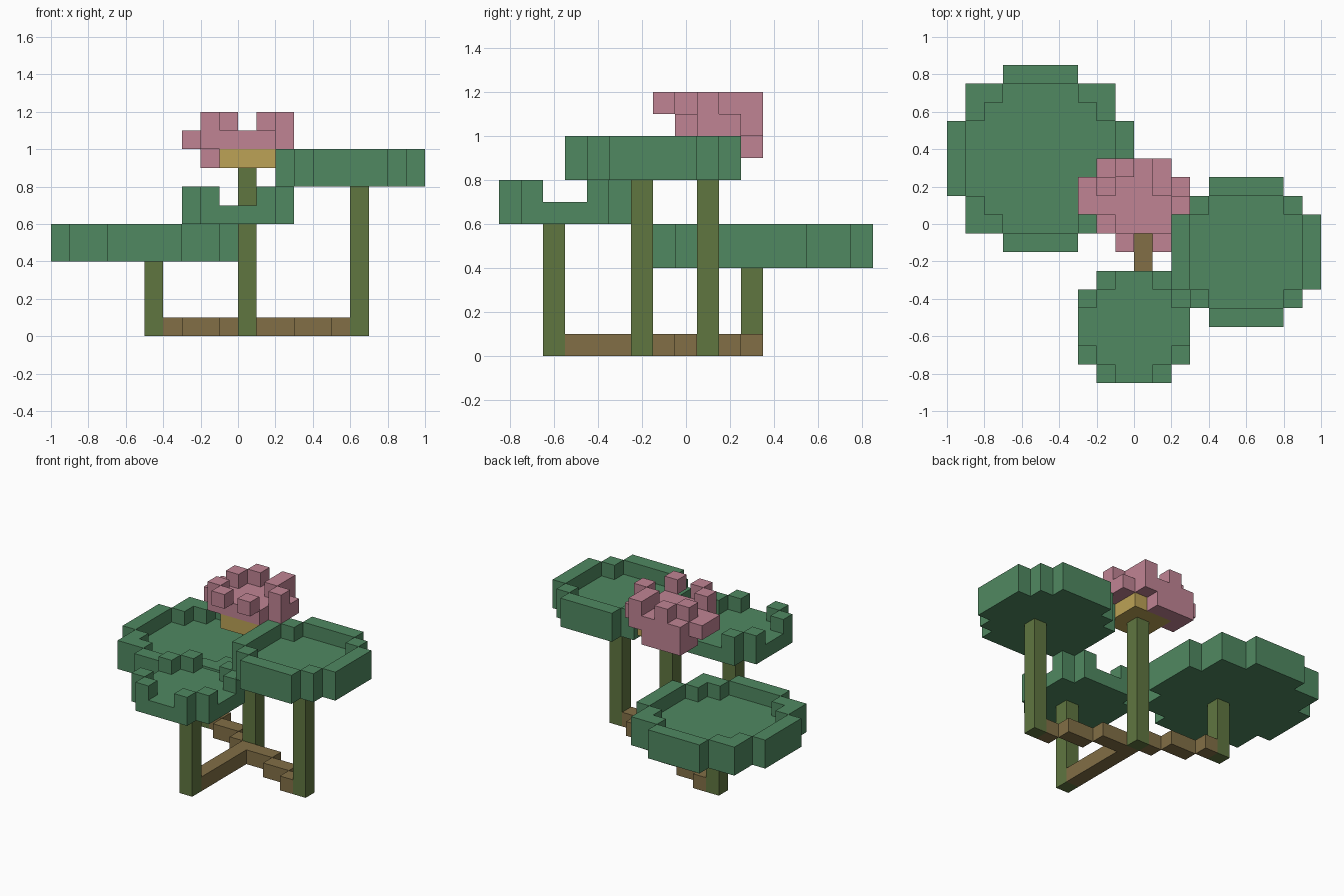
import bpy, bmesh, math

if "Cube" in bpy.data.objects:
    bpy.data.objects.remove(bpy.data.objects["Cube"])

S = 0.1          # cube size; cell (i, j, k) starts at (0.1i, 0.05 + 0.1j, 0.1k)
cells = {}       # cell -> part name
parts = {}       # part name -> colour name


def lin(c):
    c /= 255
    return c / 12.92 if c <= 0.04045 else ((c + 0.055) / 1.055) ** 2.4


def material(name, rgb):
    m = bpy.data.materials.new(name)
    m.diffuse_color = (*[lin(c) for c in rgb], 1)
    m.use_nodes = True
    m.node_tree.nodes["Principled BSDF"].inputs["Base Color"].default_value = m.diffuse_color
    return m


mats = {
    "leaf green": material("leaf green", (80, 137, 97)),
    "petal pink": material("petal pink", (192, 132, 148)),
    "heart yellow": material("heart yellow", (188, 162, 86)),
    "stem olive": material("stem olive", (96, 118, 64)),
    "root brown": material("root brown", (130, 111, 70)),
}


def add(part, colour, coords):
    parts[part] = colour
    for c in coords:
        cells.setdefault(c, part)


def pad(part, ci, cj, r, k, notched=False):
    """Round floating leaf with a raised rim."""
    out = []
    for a in range(-r, r):
        for b in range(-r, r):
            x, y = a + 0.5, b + 0.5
            d = math.hypot(x, y)
            if d >= r:
                continue
            out.append((ci + a, cj + b, k))
            rim = d > r - 1
            if notched:
                rim = {abs(x), abs(y)} == {1.5, 2.5}
            if rim:
                out.append((ci + a, cj + b, k + 1))
    add(part, "leaf green", out)


def stem(part, i, j, h):
    add(part, "stem olive", [(i, j, k) for k in range(h)])


def root(part, i, j):
    """Stepped line along the ground from the middle stem."""
    n = max(abs(i), abs(j))
    rnd = lambda v: int(math.copysign(math.floor(abs(v) + 0.5), v))
    add(part, "root brown",
        [(rnd(i * t / n), rnd(j * t / n), 0) for t in range(1, n)])


# Leaves
pad("large_leaf", -5, 3, 5, 4)
pad("high_leaf", 6, -2, 4, 8)
pad("small_leaf", 0, -6, 3, 6, notched=True)

# Stems and roots
stem("flower_stem", 0, 0, 9)
for name, i, j, h in (("large_leaf", -5, 2, 4), ("high_leaf", 6, -3, 8),
                      ("small_leaf", 0, -7, 6)):
    stem(name + "_stem", i, j, h)
    root(name + "_root", i, j)

# Flower: yellow heart, pink bowl, raised and drooping petal tips
add("flower_heart", "heart yellow",
    [(i, j, 9) for i in (-1, 0, 1) for j in (-1, 0, 1)])
bowl = [(i, j, 10) for i in range(-3, 3) for j in range(-1, 3)
        if not (i in (-3, 2) and j in (-1, 2))]
tips = [(2, 0), (1, 1), (1, 2), (-1, 2), (-2, 1), (-2, -1), (-1, -2), (1, -2)]
droop = [(-2, 1), (-2, 2), (-1, 2), (0, 2)]
add("flower_petals", "petal pink",
    bowl + [(i, j, 11) for i, j in tips] + [(i, j, 9) for i, j in droop])

# Build each part from the exposed cube sides only
for part, colour in parts.items():
    bm = bmesh.new()
    seen = {}

    def vert(p):
        if p not in seen:
            seen[p] = bm.verts.new((p[0] * S, 0.05 + p[1] * S, p[2] * S))
        return seen[p]

    for c, owner in cells.items():
        if owner != part:
            continue
        for ax in range(3):
            for s in (0, 1):
                nb = list(c)
                nb[ax] += 2 * s - 1
                if tuple(nb) in cells:
                    continue
                u, w = (ax + 1) % 3, (ax + 2) % 3
                loop = []
                for du, dw in ((0, 0), (1, 0), (1, 1), (0, 1)):
                    p = list(c)
                    p[ax] += s
                    p[u] += du
                    p[w] += dw
                    loop.append(vert(tuple(p)))
                bm.faces.new(loop if s else loop[::-1])
    # Merge flat areas
    bmesh.ops.dissolve_limit(bm, angle_limit=0.01, verts=bm.verts[:],
                             edges=bm.edges[:])
    me = bpy.data.meshes.new(part)
    bm.to_mesh(me)
    bm.free()
    me.materials.append(mats[colour])
    bpy.context.collection.objects.link(bpy.data.objects.new(part, me))
